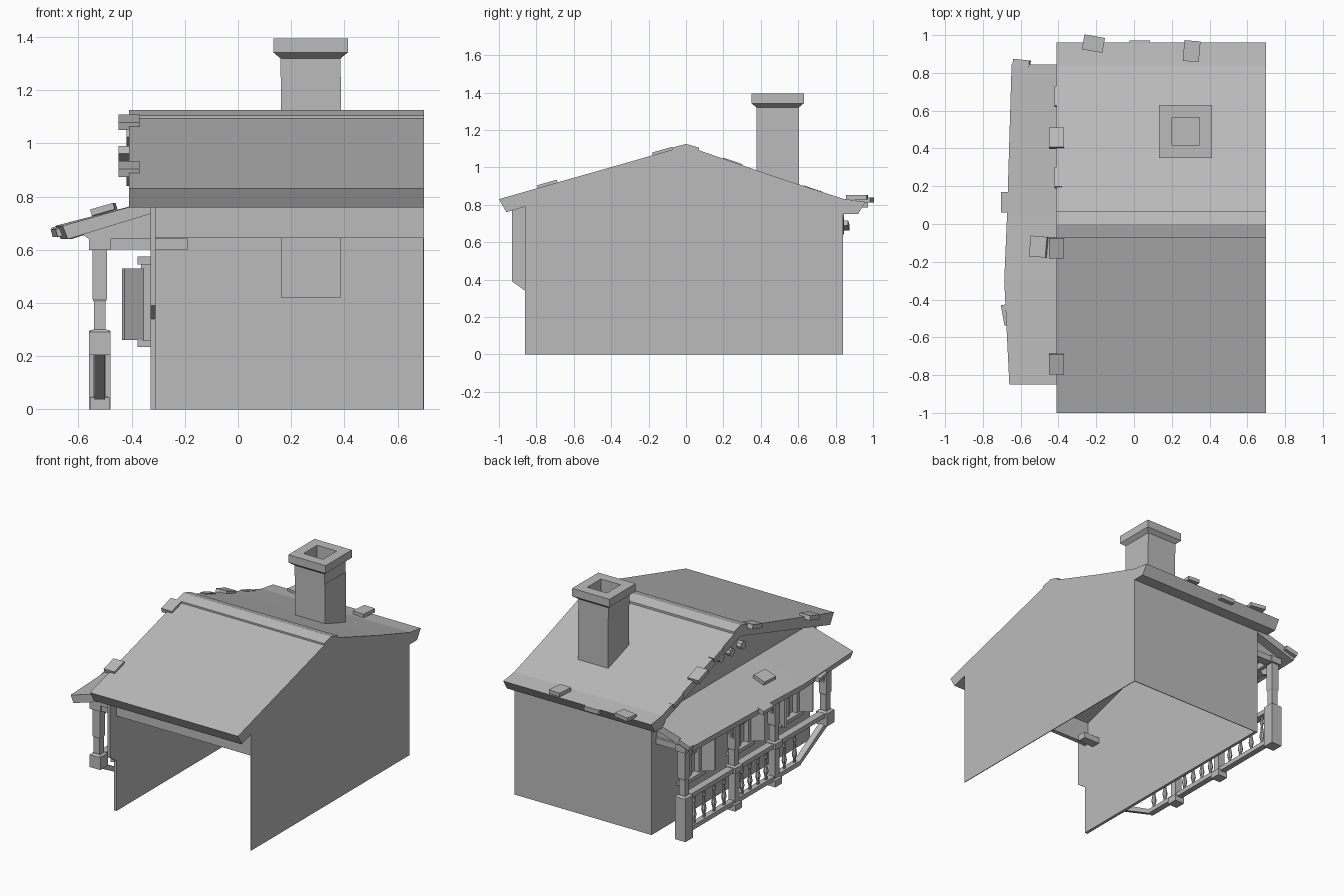
import bpy, bmesh, math
from mathutils import Vector, Matrix

old = bpy.data.objects.get("Cube")
if old:
    bpy.data.objects.remove(old, do_unlink=True)

grey = bpy.data.materials.new("plain_grey")
grey.use_nodes = True
grey.diffuse_color = (0.5, 0.5, 0.5, 1)
grey.node_tree.nodes["Principled BSDF"].inputs["Base Color"].default_value = (0.5, 0.5, 0.5, 1)


def finish(name, bm):
    bmesh.ops.recalc_face_normals(bm, faces=bm.faces)
    mesh = bpy.data.meshes.new(name)
    bm.to_mesh(mesh)
    bm.free()
    mesh.materials.append(grey)
    ob = bpy.data.objects.new(name, mesh)
    bpy.context.collection.objects.link(ob)
    return ob


def loft(name, rings):
    """Skin a list of closed point rings and cap both ends."""
    bm = bmesh.new()
    rows = [[bm.verts.new(p) for p in ring] for ring in rings]
    n = len(rows[0])
    for a, b in zip(rows, rows[1:]):
        for i in range(n):
            j = (i + 1) % n
            bm.faces.new((a[i], a[j], b[j], b[i]))
    bm.faces.new(rows[0])
    bm.faces.new(rows[-1])
    return finish(name, bm)


def prism_x(name, profile, x0, x1):
    return loft(name, [[(x, y, z) for y, z in profile] for x in (x0, x1)])


def prism_y(name, profile, y0, y1):
    return loft(name, [[(x, y, z) for x, z in profile] for y in (y0, y1)])


def box(name, x0, x1, y0, y1, z0, z1):
    return prism_x(name, [(y0, z0), (y1, z0), (y1, z1), (y0, z1)], x0, x1)


def slab(name, centre, size, rot=(0, 0, 0)):
    """Box placed by centre, size and rotation in degrees."""
    h = [s / 2 for s in size]
    ob = box(name, -h[0], h[0], -h[1], h[1], -h[2], h[2])
    ob.location = centre
    ob.rotation_euler = [math.radians(r) for r in rot]
    return ob


def turned(name, x, y, profile, sides, turn=0):
    """Stack of regular polygons given as (radius, height)."""
    angles = [turn + 2 * math.pi * i / sides for i in range(sides)]
    return loft(name, [[(x + r * math.cos(a), y + r * math.sin(a), z) for a in angles]
                       for r, z in profile])


def square_post(name, x, y, profile):
    """Turned square part given as (half width, height)."""
    return turned(name, x, y, [(w * math.sqrt(2), z) for w, z in profile], 4, math.pi / 4)


# House walls: open front, open floor
gable = [(-0.86, 0), (0.84, 0), (0.84, 0.8), (0, 1.08), (-0.86, 0.82)]
prism_x("right_wall", gable, 0.695, 0.7)
prism_x("left_wall", gable, -0.33, -0.31)
box("back_wall", -0.33, 0.7, 0.835, 0.84, 0, 0.8)
box("front_beam", -0.31, 0.7, -0.86, -0.83, 0.645, 0.81)
prism_x("front_bracket", [(-0.86, 0.34), (-0.93, 0.39), (-0.93, 0.78), (-0.86, 0.8)], -0.33, -0.31)

# Main roof and ridge cap
prism_x("main_roof", [(-1, 0.83), (0, 1.115), (0.5, 0.942), (0.84, 0.832), (0.96, 0.815),
                      (0.92, 0.75), (0.84, 0.75), (0.8, 0.79), (0, 1.05), (-0.86, 0.79),
                      (-0.96, 0.76)], -0.41, 0.7)
prism_x("ridge_cap", [(-0.075, 1.09), (-0.075, 1.105), (0, 1.125), (0.07, 1.105),
                      (0.07, 1.085), (0, 1.1)], -0.41, 0.7)

# Chimney: shaft with a hollow, chamfered cap
square_post("chimney_shaft", 0.275, 0.49, [(0.113, 0.42), (0.113, 1.25)])


def square(h, z):
    return [(0.273 + sx * h, 0.49 + sy * h, z) for sx, sy in ((-1, -1), (1, -1), (1, 1), (-1, 1))]


loft("chimney_cap", [square(h, z) for h, z in
                     ((0.113, 1.25), (0.113, 1.32), (0.14, 1.342), (0.14, 1.395),
                      (0.073, 1.395), (0.073, 1.26))])

# Loose shingles along the gable, back eave and porch
for y in (0.455, -0.125, -0.74):
    z = 1.115 - abs(y) * (0.345 if y > 0 else 0.285)
    slab("gable_shingle", (-0.41, y, z), (0.08, 0.11, 0.03), (-19 if y > 0 else 16, 0, 0))
for y in (0.675, 0.245):
    slab("gable_shingle", (-0.40, y, 1.105 - y * 0.345), (0.04, 0.11, 0.03), (-19, 0, 0))
slab("eave_shingle", (-0.215, 0.955, 0.825), (0.11, 0.08, 0.025), (0, 0, -10))
slab("eave_shingle", (0.305, 0.915, 0.84), (0.085, 0.11, 0.025), (0, 0, -5))
slab("eave_shingle", (0.03, 0.95, 0.8), (0.11, 0.045, 0.03))
slab("porch_shingle", (-0.675, 0.115, 0.675), (0.05, 0.11, 0.03), (0, -16, 0))
slab("porch_shingle", (-0.67, -0.48, 0.668), (0.045, 0.11, 0.03), (0, -16, 10))
slab("porch_shingle", (-0.595, 0.85, 0.69), (0.09, 0.04, 0.03), (0, -16, -6))
slab("porch_shingle", (-0.505, -0.12, 0.752), (0.09, 0.11, 0.025), (0, -16, -5))

# Carved discs under the gable peak
for y in (0.2, 0.09, -0.03):
    ring = [(y + 0.028 * math.cos(a), 0.975 + 0.028 * math.sin(a))
            for a in (i * math.pi / 4 for i in range(8))]
    prism_x("gable_carving", ring, -0.41, -0.375)

# Porch roof with an uneven outer edge
loft("porch_roof", [[(-0.33, y, 0.783), (x, y, 0.69), (x + 0.02, y, 0.64), (-0.33, y, 0.735)]
                    for y, x in ((-0.85, -0.66), (-0.3, -0.687), (0.05, -0.672), (0.845, -0.648))])
for y in (-0.78, 0.77):
    prism_y("porch_end_board", [(-0.33, 0.64), (-0.56, 0.64), (-0.6, 0.67), (-0.33, 0.75)],
            y - 0.01, y + 0.01)

# Porch posts, beams and brackets
PX = -0.52
post_y = (0.765, 0.23, -0.2, -0.75)
shaft = [(0.0225, 0.3), (0.0225, 0.405), (0.0275, 0.415), (0.0275, 0.61)]
square_post("back_corner_post", PX, post_y[0], [(0.04, 0), (0.04, 0.29), (0.027, 0.3)] + shaft)
square_post("front_corner_post", PX, post_y[3], [(0.04, 0.205), (0.04, 0.29), (0.027, 0.3)] + shaft)
for y in post_y[1:3]:
    square_post("middle_post", PX, y, [(0.036, 0), (0.036, 0.045), (0.024, 0.05), (0.024, 0.25),
                                       (0.04, 0.255), (0.04, 0.295), (0.024, 0.3)] + shaft)
box("porch_beam", PX - 0.04, PX + 0.04, -0.79, 0.805, 0.6, 0.645)
for y in post_y:
    inner = -0.19 if y == post_y[3] else -0.33
    box("cross_beam", PX - 0.04, inner, y - 0.03, y + 0.03, 0.602, 0.643)
    for s in (-1, 1):
        if abs(y + s * 0.1) < 0.8:
            prism_x("post_bracket", [(y + s * 0.025, 0.6), (y + s * 0.1, 0.6), (y + s * 0.085, 0.565),
                                     (y + s * 0.045, 0.545), (y + s * 0.025, 0.48)],
                    PX - 0.015, PX + 0.015)

# Railings with turned balusters; the front bay is broken upward
spindle = [(0.009, 0.06), (0.009, 0.09), (0.017, 0.12), (0.01, 0.16), (0.007, 0.2),
           (0.013, 0.215), (0.009, 0.23), (0.009, 0.27)]
for i, (a, b) in enumerate(zip(post_y, post_y[1:])):
    broken = i == 2
    box("top_rail", PX - 0.025, PX + 0.025, b, a, 0.26, 0.29)
    end = -0.46 if broken else b
    box("bottom_rail", PX - 0.02, PX + 0.02, end, a, 0.035, 0.065)
    if broken:
        prism_x("broken_rail", [(-0.45, 0.035), (-0.45, 0.065), (-0.75, 0.235), (-0.77, 0.205)],
                PX - 0.02, PX + 0.02)
    for k in range(1, 5):
        y = a + (b - a) * k / 5
        if y > end:
            turned("baluster", PX, y, spindle, 8)

# Windows with frames, sills and open shutters
for y in (0.45, -0.08, -0.6):
    for s in (-1, 1):
        box("window_jamb", -0.365, -0.33, y + s * 0.085 - 0.015, y + s * 0.085 + 0.015, 0.25, 0.56)
        slab("shutter", (-0.395, y + s * 0.125, 0.395), (0.085, 0.018, 0.27), (0, 0, -s * 32))
    box("window_sill", -0.378, -0.33, y - 0.12, y + 0.12, 0.235, 0.26)
    box("window_head", -0.378, -0.33, y - 0.12, y + 0.12, 0.545, 0.575)
    box("window_bar", -0.35, -0.33, y - 0.008, y + 0.008, 0.26, 0.545)
    box("window_bar", -0.35, -0.33, y - 0.07, y + 0.07, 0.395, 0.41)
